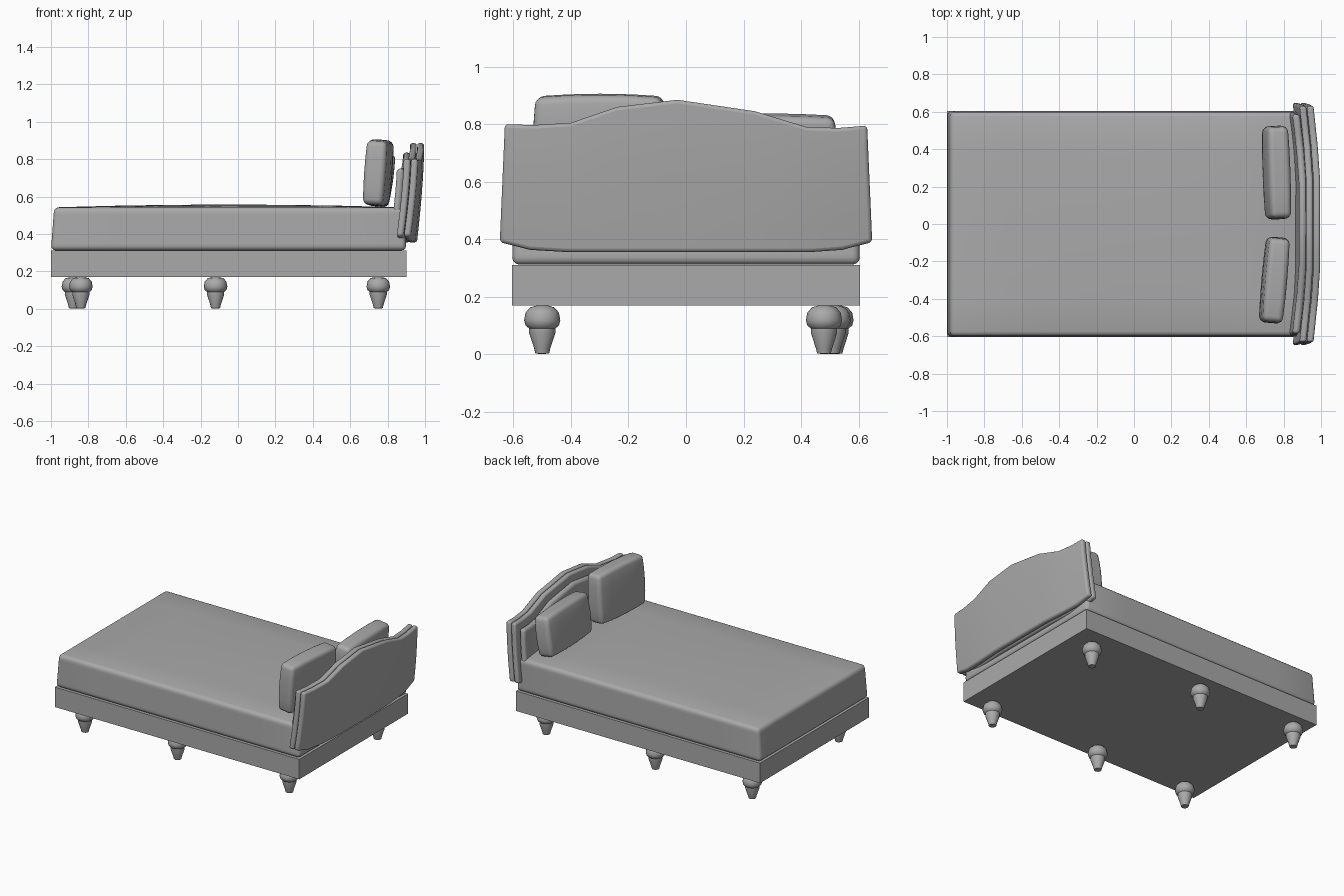
import bpy, bmesh, math
from mathutils import Vector

default = bpy.data.objects.get("Cube")
if default:
    bpy.data.objects.remove(default, do_unlink=True)

gray = bpy.data.materials.new("plain gray")
gray.use_nodes = True
COLOR = (0.4, 0.4, 0.4, 1)
gray.diffuse_color = COLOR
gray.node_tree.nodes["Principled BSDF"].inputs["Base Color"].default_value = COLOR


def finish(name, bm, bevel=0, segments=3, smooth=180):
    """Turn a bmesh into an object with the shared material and rounded edges."""
    bmesh.ops.recalc_face_normals(bm, faces=bm.faces)
    mesh = bpy.data.meshes.new(name)
    bm.to_mesh(mesh)
    bm.free()
    obj = bpy.data.objects.new(name, mesh)
    bpy.context.collection.objects.link(obj)
    mesh.materials.append(gray)
    if bevel:
        mod = obj.modifiers.new("round edges", 'BEVEL')
        mod.width, mod.segments = bevel, segments
        mod.limit_method, mod.angle_limit = 'ANGLE', math.radians(40)
    if smooth:
        bpy.ops.object.select_all(action='DESELECT')
        obj.select_set(True)
        bpy.context.view_layer.objects.active = obj
        if smooth == 180:
            bpy.ops.object.shade_smooth()
        else:
            bpy.ops.object.shade_smooth_by_angle(angle=math.radians(smooth))
    return obj


def box(size, cuts=0):
    bm = bmesh.new()
    bmesh.ops.create_cube(bm, size=1)
    bmesh.ops.scale(bm, vec=size, verts=bm.verts)
    if cuts:
        bmesh.ops.subdivide_edges(bm, edges=bm.edges[:], cuts=cuts, use_grid_fill=True)
    return bm


# Base frame
frame = finish("base_frame", box((1.9, 1.21, 0.14)), smooth=0)
frame.location = (-0.05, 0, 0.24)

# Mattress: slightly domed top, sides leaning inward
bm = box((1.9, 1.21, 0.23), cuts=5)
for v in bm.verts:
    up = v.co.z / 0.23 + 0.5
    dome = (1 - (v.co.x / 0.95) ** 2) * (1 - (v.co.y / 0.605) ** 2)
    v.co.x *= 1 - 0.018 * up
    v.co.y *= 1 - 0.01 * up
    v.co.z += 0.015 * up * dome
mattress = finish("mattress", bm, bevel=0.025)
mattress.location = (-0.05, 0, 0.427)

# Turned legs: ball over a tapered cone
LEG = [(0, 0), (0.024, 0.003), (0.028, 0.02), (0.046, 0.075), (0.046, 0.09), (0.058, 0.1),
       (0.063, 0.118), (0.058, 0.145), (0.042, 0.163), (0, 0.175)]
FEET = {"front_foot": (-0.84, -0.5), "front_middle": (-0.12, -0.5), "front_head": (0.75, -0.5),
        "back_foot": (-0.88, 0.52), "back_middle": (-0.12, 0.51), "back_head": (0.75, 0.48)}
for place, (x, y) in FEET.items():
    bm = bmesh.new()
    verts = [bm.verts.new((r, 0, z)) for r, z in LEG]
    edges = [bm.edges.new(pair) for pair in zip(verts, verts[1:])]
    bmesh.ops.spin(bm, geom=verts + edges, cent=(0, 0, 0), axis=(0, 0, 1),
                   angle=math.tau, steps=16)
    bmesh.ops.remove_doubles(bm, verts=bm.verts, dist=0.0005)
    finish(place + "_leg", bm, smooth=45).location = (x, y, 0)

# Headboard layers: crested outline, ends and foot swept toward the mattress
CREST = [(-0.63, 0.80), (-0.53, 0.797), (-0.40, 0.805), (-0.24, 0.86), (-0.03, 0.885),
         (0.24, 0.845), (0.42, 0.79), (0.53, 0.787), (0.63, 0.795)]
ROWS = 6


def panel(name, back_x, thick, scale=1.0, drop=0.0, bevel=0.012):
    bm = bmesh.new()
    sheets = []
    for depth in (0, thick):
        sheet = []
        for y, top in CREST:
            bottom = 0.355 + 0.035 * max(0, abs(y) - 0.5) / 0.13
            column = []
            for i in range(ROWS + 1):
                t = i / ROWS
                z = bottom + (top - drop - bottom) * t
                sweep = 0.035 * max(0, abs(y) - 0.3) / 0.33 + 0.038 * (1 - t) ** 1.5
                flare = 1 + 0.028 * (1 - t) * abs(y) / 0.63
                column.append(bm.verts.new((back_x - depth - sweep, y * scale * flare, z)))
            sheet.append(column)
        sheets.append(sheet)
    # Front and back sheets
    for sheet in sheets:
        for a, b in zip(sheet, sheet[1:]):
            for i in range(ROWS):
                bm.faces.new((a[i], b[i], b[i + 1], a[i + 1]))
    # Rim joining the two sheets
    bmesh.ops.bridge_loops(bm, edges=[e for e in bm.edges if e.is_boundary])
    return finish(name, bm, bevel, smooth=50)


panel("headboard_back_panel", 0.995, 0.036)
panel("headboard_front_panel", 0.956, 0.036)
panel("headboard_padding", 0.922, 0.04, scale=0.93, drop=0.05, bevel=0.018)


# Pillows: rounded blocks bulging toward the middle
def pillow(name, size, location, rotation):
    bm = box(size, cuts=3)
    half = Vector(size) / 2
    for v in bm.verts:
        u, w = v.co.y / half.y, v.co.z / half.z
        v.co.x *= 0.78 + 0.22 * (1 - u * u * 0.6) * (1 - w * w * 0.6)
        v.co.z *= 1 - 0.05 * u * u
        v.co.y *= 1 - 0.04 * w * w
    obj = finish(name, bm, bevel=0.035, segments=4)
    obj.location = location
    obj.rotation_euler = [math.radians(a) for a in rotation]


pillow("front_pillow", (0.13, 0.46, 0.355), (0.75, -0.3, 0.727), (0, 4, -5))
pillow("back_pillow", (0.13, 0.5, 0.29), (0.762, 0.275, 0.69), (0, 8, 2))
